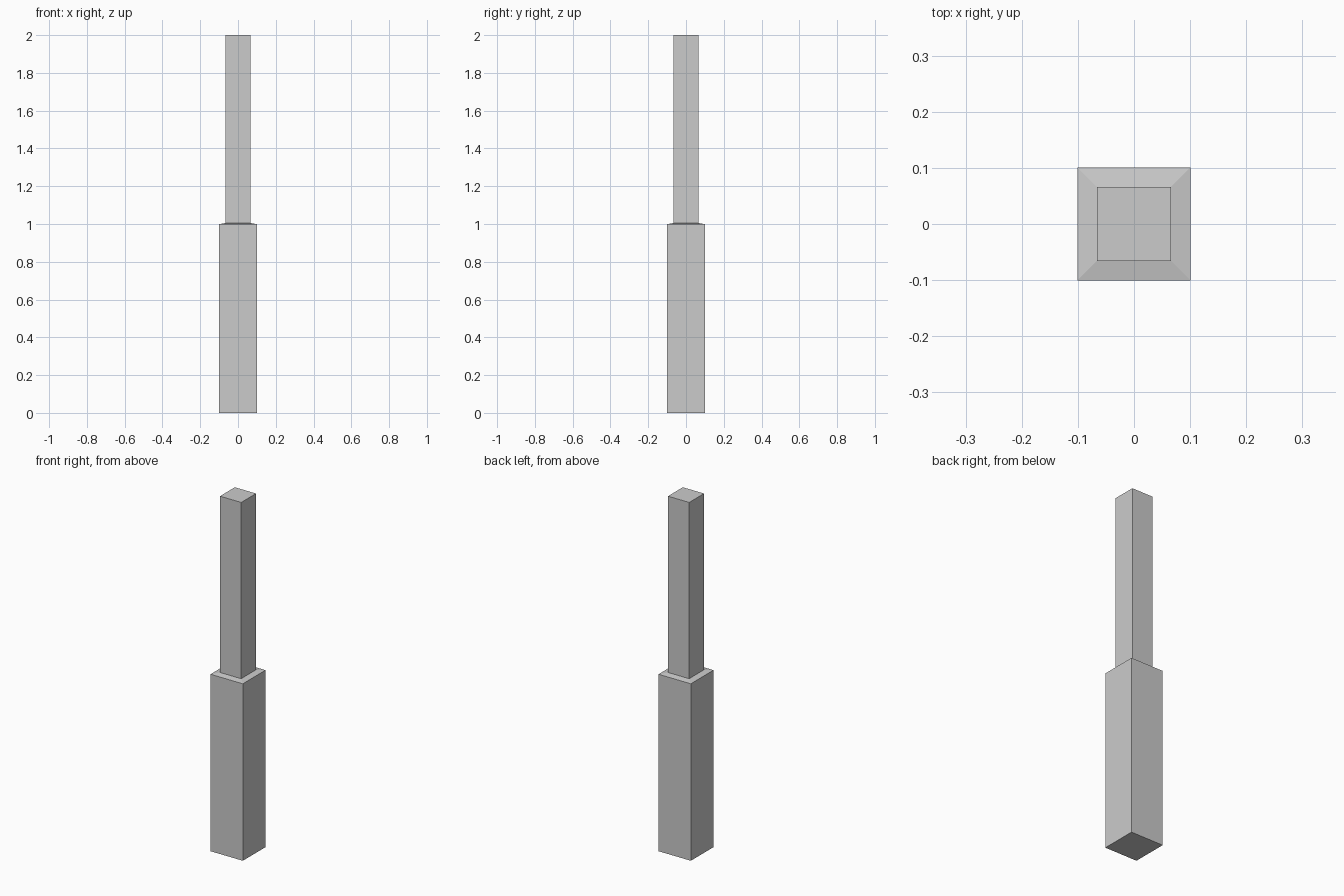
import bpy, bmesh

if "Cube" in bpy.data.objects:
    bpy.data.objects.remove(bpy.data.objects["Cube"])

# Square rings from bottom to top: (half width, height)
RINGS = [(0.101, 0.0), (0.101, 0.999), (0.066, 1.005), (0.066, 2.0)]


def square_ring(bm, half, z):
    corners = [(-1, -1), (1, -1), (1, 1), (-1, 1)]
    return [bm.verts.new((x * half, y * half, z)) for x, y in corners]


# Stepped post: thick base, slightly sloping shoulder, thinner shaft
bm = bmesh.new()
rings = [square_ring(bm, half, z) for half, z in RINGS]
for low, high in zip(rings, rings[1:]):
    for i in range(4):
        j = (i + 1) % 4
        bm.faces.new((low[i], low[j], high[j], high[i]))

# End caps
bm.faces.new(rings[0][::-1])
bm.faces.new(rings[-1])

mesh = bpy.data.meshes.new("stepped_post")
bm.to_mesh(mesh)
bm.free()
post = bpy.data.objects.new("stepped_post", mesh)
bpy.context.collection.objects.link(post)
